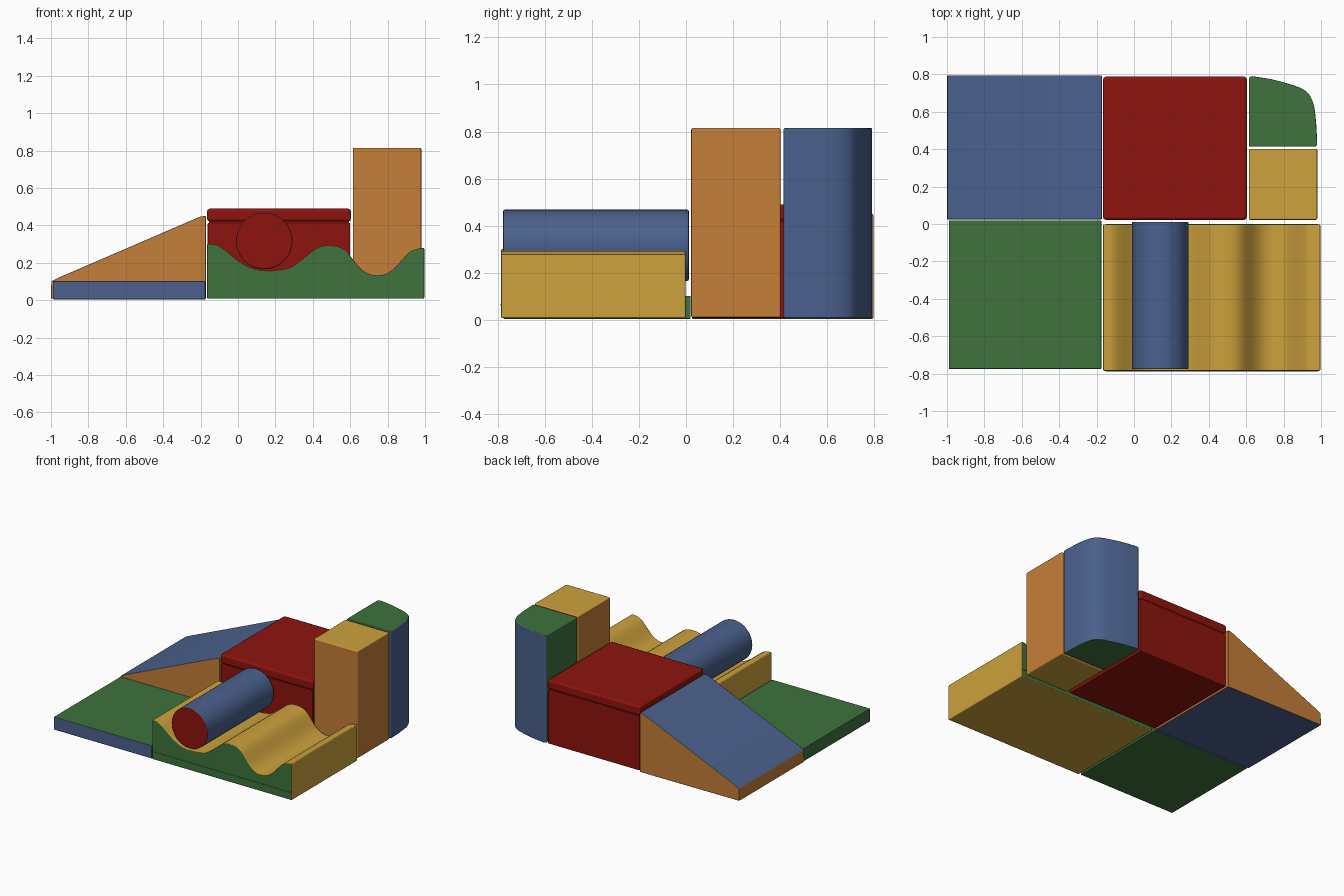
import bpy, bmesh, math
from mathutils import Vector

if "Cube" in bpy.data.objects:
    bpy.data.objects.remove(bpy.data.objects["Cube"])


def mat(name, rgb):
    m = bpy.data.materials.new(name)
    m.diffuse_color = (*rgb, 1)
    m.use_nodes = True
    m.node_tree.nodes["Principled BSDF"].inputs["Base Color"].default_value = m.diffuse_color
    return m


MATS = {
    "green": mat("green_vinyl", (0.05, 0.17, 0.045)),
    "blue": mat("blue_vinyl", (0.07, 0.12, 0.27)),
    "red": mat("red_vinyl", (0.27, 0.007, 0.004)),
    "orange": mat("orange_vinyl", (0.56, 0.21, 0.04)),
    "yellow": mat("yellow_vinyl", (0.61, 0.36, 0.045)),
}


def prism(name, profile, axis, lo, hi, side, cap, bevel=0.006, override=None):
    """Extrude a profile along 'y' (x,z points) or 'z' (x,y points)."""
    def point(p, d):
        return (p[0], d, p[1]) if axis == "y" else (p[0], p[1], d)
    bm = bmesh.new()
    a = [bm.verts.new(point(p, lo)) for p in profile]
    b = [bm.verts.new(point(p, hi)) for p in profile]
    bm.faces.new(a)
    bm.faces.new(b)
    n = len(a)
    for i in range(n):
        j = (i + 1) % n
        bm.faces.new((a[i], a[j], b[j], b[i]))
    bmesh.ops.recalc_face_normals(bm, faces=bm.faces)
    slots = list(MATS)
    along = Vector((0, 1, 0)) if axis == "y" else Vector((0, 0, 1))
    for f in bm.faces:
        colour = cap if abs(f.normal.dot(along)) > 0.9 else side
        if override:
            colour = override(f.normal) or colour
        f.material_index = slots.index(colour)
    me = bpy.data.meshes.new(name)
    bm.to_mesh(me)
    bm.free()
    for m in MATS.values():
        me.materials.append(m)
    ob = bpy.data.objects.new(name, me)
    bpy.context.collection.objects.link(ob)
    bpy.ops.object.select_all(action="DESELECT")
    ob.select_set(True)
    bpy.context.view_layer.objects.active = ob
    bpy.ops.object.shade_smooth_by_angle(angle=math.radians(30))
    if bevel:
        mod = ob.modifiers.new("soft_edges", "BEVEL")
        mod.width = bevel
        mod.segments = 2
        mod.limit_method = "ANGLE"
        mod.angle_limit = math.radians(35)
        mod.harden_normals = True
    return ob


def rect(x0, x1, v0, v1):
    return [(x0, v0), (x1, v0), (x1, v1), (x0, v1)]


def smooth(points, steps=4):
    """Catmull-Rom curve through the points."""
    p = [Vector(q) for q in points]
    p = [2 * p[0] - p[1]] + p + [2 * p[-1] - p[-2]]
    out = []
    for i in range(1, len(p) - 2):
        for s in range(steps):
            t = s / steps
            out.append(tuple(0.5 * (2 * p[i] + (p[i + 1] - p[i - 1]) * t
                       + (2 * p[i - 1] - 5 * p[i] + 4 * p[i + 1] - p[i + 2]) * t**2
                       + (3 * p[i] - p[i - 1] - 3 * p[i + 1] + p[i + 2]) * t**3)))
    return out + [tuple(p[-2])]


# Flat landing mat
prism("landing_mat", rect(-0.99, -0.175, 0.005, 0.102), "y", -0.775, 0.02,
      "green", "blue", 0.004)

# Sloped ramp, blue above and below, orange sides
prism("ramp", [(-1, 0.008), (-0.172, 0.005), (-0.172, 0.45), (-0.2, 0.448),
               (-0.965, 0.118), (-0.998, 0.1)], "y", 0.025, 0.795,
      "orange", "orange", 0.004,
      lambda n: "blue" if abs(n.z) > 0.6 else None)

# Platform box: body, seam groove and padded lid
prism("platform_body", rect(-0.162, 0.6, 0.008, 0.414), "y", 0.026, 0.784,
      "red", "red", 0.006)
prism("platform_seam", rect(-0.156, 0.594, 0.40, 0.43), "y", 0.032, 0.778,
      "red", "red", 0)
prism("platform_lid", rect(-0.166, 0.604, 0.42, 0.49), "y", 0.022, 0.788,
      "red", "red", 0.016)

# Square tower
prism("square_tower", rect(0.614, 0.98, 0.022, 0.402), "z", 0.01, 0.815,
      "orange", "yellow", 0.008)

# Rounded corner tower
arc = smooth([(0.98, 0.425), (0.972, 0.56), (0.955, 0.655), (0.905, 0.72),
              (0.76, 0.768), (0.63, 0.791)], 5)
prism("corner_tower", [(0.614, 0.414), (0.972, 0.414)] + arc + [(0.614, 0.782)],
      "z", 0.008, 0.815, "blue", "green", 0.006,
      lambda n: "green" if n.x < -0.9 or n.y < -0.9 else None)

# Wavy climbing base with a seam on each long side
wave = smooth([(-0.165, 0.302), (-0.1, 0.29), (0, 0.212), (0.08, 0.17),
               (0.17, 0.158), (0.27, 0.172), (0.33, 0.208), (0.42, 0.277),
               (0.49, 0.293), (0.57, 0.27), (0.66, 0.165), (0.74, 0.133),
               (0.82, 0.158), (0.91, 0.252), (0.96, 0.275), (0.996, 0.28)])
prism("wave_base", [(-0.165, 0.008), (0.996, 0.008)] + wave[::-1], "y",
      -0.785, -0.002, "yellow", "green", 0.006)
for name, y in (("front_wave_seam", -0.786), ("back_wave_seam", -0.001)):
    prism(name, rect(-0.15, 0.985, 0.061, 0.067), "y", y - 0.002, y + 0.002,
          "green", "green", 0)

# Roller resting in the first trough
circle = [(0.14 + 0.151 * math.cos(math.tau * i / 48),
           0.317 + 0.151 * math.sin(math.tau * i / 48)) for i in range(48)]
prism("roller", circle, "y", -0.776, 0.012, "blue", "red", 0.006)
